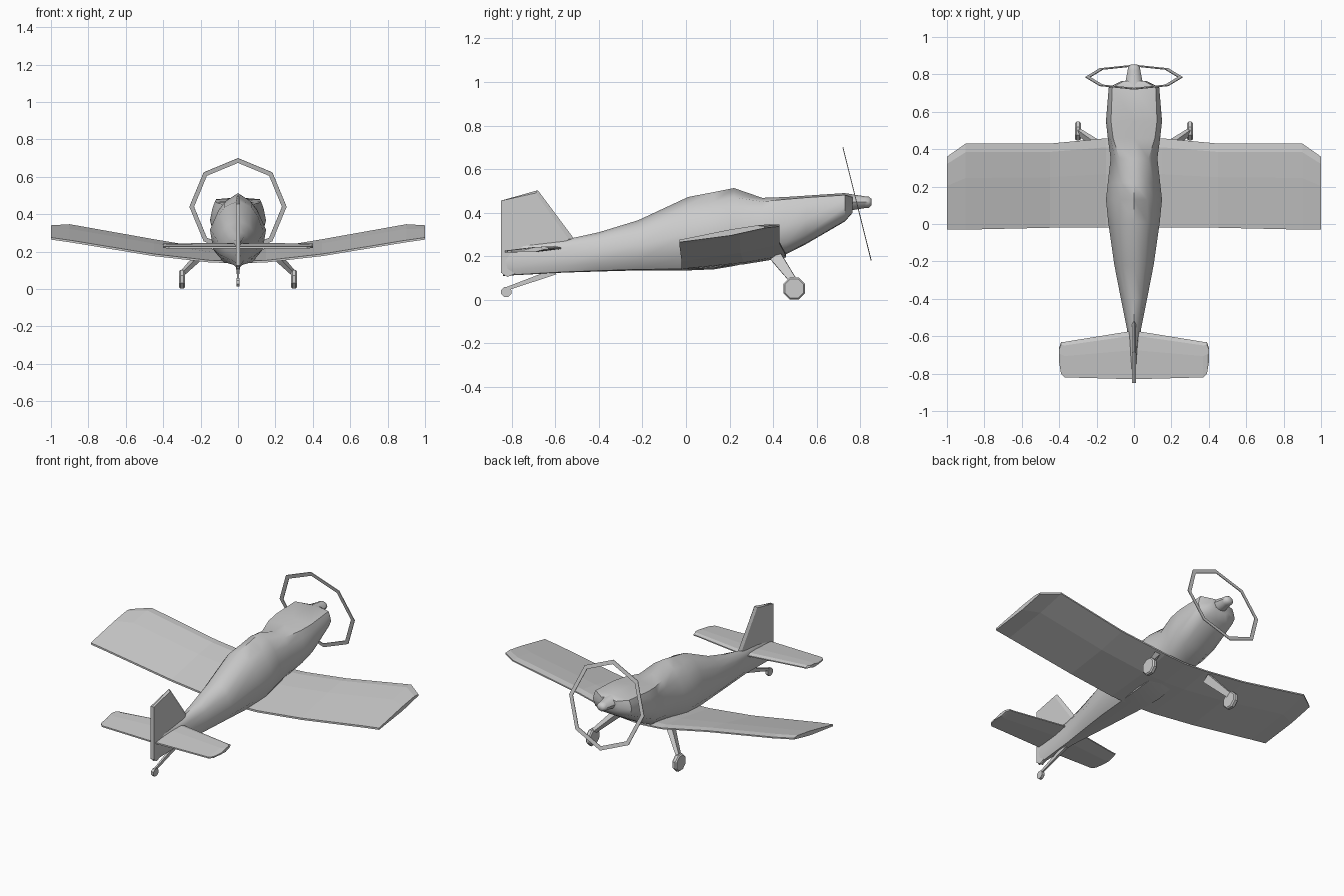
import bpy, bmesh
from math import sin, cos, pi, radians
from mathutils import Vector

if "Cube" in bpy.data.objects:
    bpy.data.objects.remove(bpy.data.objects["Cube"])


def loft(name, rings, smooth=None):
    """Skin a list of equal-length point rings and cap both ends."""
    bm = bmesh.new()
    vs = [[bm.verts.new(p) for p in r] for r in rings]
    n = len(vs[0])
    for a, b in zip(vs, vs[1:]):
        for i in range(n):
            j = (i + 1) % n
            bm.faces.new((a[i], a[j], b[j], b[i]))
    bm.faces.new(vs[0])
    bm.faces.new(vs[-1])
    bmesh.ops.recalc_face_normals(bm, faces=bm.faces)
    me = bpy.data.meshes.new(name)
    bm.to_mesh(me)
    bm.free()
    ob = bpy.data.objects.new(name, me)
    bpy.context.collection.objects.link(ob)
    if smooth:
        bpy.ops.object.select_all(action='DESELECT')
        bpy.context.view_layer.objects.active = ob
        ob.select_set(True)
        bpy.ops.object.shade_smooth_by_angle(angle=radians(smooth))
    return ob


def wing(name, stations, thick):
    """Symmetric wing from half-span stations (x, y_rear, y_front, z_rear, z_front)."""
    full = [(-s[0],) + s[1:] for s in reversed(stations[1:])] + stations
    prof = [(0, .2), (.6, .5), (.9, .45), (1, .1), (1, -.2), (.6, -.5), (0, -.2)]
    return loft(name, [[(x, y0 + (y1 - y0) * t, z0 + (z1 - z0) * t + h * thick)
                        for t, h in prof] for x, y0, y1, z0, z1 in full])


def disc(c, r, n=8):
    """Ring of points facing x, flat side down."""
    return [(c[0], c[1] + r * cos((i + .5) * 2 * pi / n), c[2] + r * sin((i + .5) * 2 * pi / n))
            for i in range(n)]


def strut(name, a, b, w0, w1):
    a, b = Vector(a), Vector(b)
    d = (b - a).normalized()
    u = d.cross(Vector((1, 0, 0))).normalized()
    v = d.cross(u)
    return loft(name, [[p + u * (w * s) + v * (w * .6 * t)
                        for s, t in ((1, 1), (-1, 1), (-1, -1), (1, -1))]
                       for p, w in ((a, w0), (b, w1))])


# Fuselage: y, bottom, top, half width, shoulder width, shoulder height
sections = [
    (-.84, .11, .25, .010, .6, .92), (-.56, .125, .275, .038, .55, .92),
    (-.40, .13, .31, .070, .55, .92), (-.22, .135, .365, .105, .55, .90),
    (.01, .135, .472, .138, .52, .90), (.13, .14, .495, .150, .48, .88),
    (.22, .155, .513, .140, .48, .88), (.35, .185, .468, .125, .62, .94),
    (.46, .21, .472, .140, .80, .96), (.55, .255, .478, .150, .82, .96),
    (.73, .36, .49, .135, .86, .93), (.765, .40, .478, .065, .8, .9)]
rings = []
for y, zb, zt, w, sw, sh in sections:
    half = [(.55, .02), (.88, .2), (1, .5), (.5 + sw * .5, .5 + (sh - .5) * .65), (sw, sh)]
    pts = [(0, 0)] + half + [(0, 1)] + [(-a, b) for a, b in reversed(half)]
    rings.append([(a * w, y, zb + b * (zt - zb)) for a, b in pts])
loft("fuselage", rings, 45)

# Spinner
loft("spinner", [[(r * cos(i * pi / 4), y, .448 + r * .8 * sin(i * pi / 4)) for i in range(8)]
                 for y, r in ((.74, .05), (.78, .042), (.82, .034), (.84, .032), (.852, .018))], 50)

# Propeller sweep: thin tilted octagonal band
bm = bmesh.new()
band = [[bm.verts.new((r * sin(i * pi / 4), .785 - .25 * r * cos(i * pi / 4),
                       .44 + r * cos(i * pi / 4)))
         for i in range(8)] for r in (.26, .235)]
for i in range(8):
    j = (i + 1) % 8
    bm.faces.new((band[0][i], band[0][j], band[1][j], band[1][i]))
me = bpy.data.meshes.new("propeller_ring")
bm.to_mesh(me)
bm.free()
prop = bpy.data.objects.new("propeller_ring", me)
bpy.context.collection.objects.link(prop)
sol = prop.modifiers.new("thickness", 'SOLIDIFY')
sol.thickness = .004
sol.offset = 0

# Main wing and tailplane
wing("main_wing", [(0, -.02, .46, .143, .20), (.15, -.02, .458, .148, .21),
                   (.45, -.02, .43, .182, .262), (.9, -.03, .43, .256, .343),
                   (1, -.03, .36, .270, .335)], .028)
wing("tailplane", [(0, -.83, -.57, .222, .238), (.37, -.82, -.63, .222, .236),
                   (.39, -.80, -.63, .223, .236), (.4, -.74, -.66, .225, .234)], .022)

# Fin and rudder
fin = [(-.85, .125), (-.85, .455), (-.68, .503), (-.51, .275), (-.58, .2), (-.82, .105)]
mid = [(-.85, .125), (-.85, .455), (-.69, .49), (-.54, .28), (-.6, .2), (-.82, .105)]
loft("fin", [[(x, y, z) for y, z in o] for x, o in ((-.011, mid), (0, fin), (.011, mid))])

# Main landing gear
for side, s in (("left", -1), ("right", 1)):
    strut(side + "_gear_leg", (s * .19, .415, .195), (s * .297, .495, .085), .027, .016)
    loft(side + "_wheel", [disc((s * x, .497, .052), r)
                           for x, r in ((.284, .047), (.291, .054), (.308, .054), (.315, .047))])

# Tail wheel
strut("tail_wheel_leg", (0, -.60, .13), (0, -.825, .05), .014, .008)
loft("tail_wheel", [disc((x, -.825, .036), .025) for x in (-.009, .009)])
